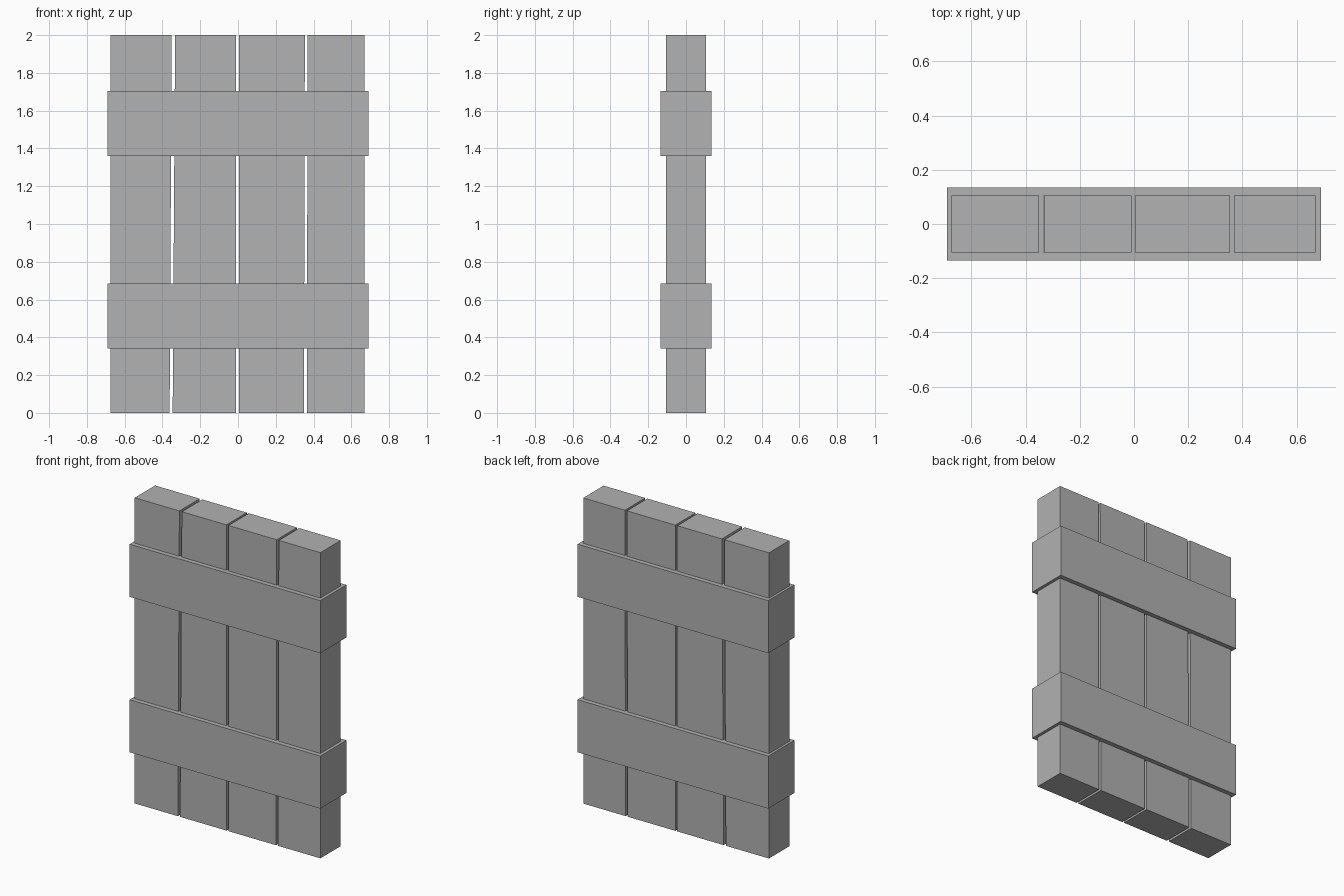
import bpy
import bmesh

cube = bpy.data.objects.get("Cube")
if cube:
    bpy.data.objects.remove(cube, do_unlink=True)

# Single plain grey
grey = bpy.data.materials.new("plain grey")
grey.use_nodes = True
COLOR = (0.445, 0.445, 0.445, 1)
grey.diffuse_color = COLOR
grey.node_tree.nodes["Principled BSDF"].inputs["Base Color"].default_value = COLOR


def board(name, bottom, top, z0, z1, half_depth):
    """Board whose left/right edges may lean between its bottom and top."""
    bm = bmesh.new()
    bmesh.ops.create_cube(bm, size=2)
    for v in bm.verts:
        span = top if v.co.z > 0 else bottom
        v.co = (span[v.co.x > 0], v.co.y * half_depth, z1 if v.co.z > 0 else z0)
    mesh = bpy.data.meshes.new(name)
    bm.to_mesh(mesh)
    bm.free()
    mesh.materials.append(grey)
    obj = bpy.data.objects.new(name, mesh)
    bpy.context.collection.objects.link(obj)


# Upright planks: (bottom span, top span), with slightly uneven gaps
planks = [
    ((-0.674, -0.362), (-0.674, -0.351)),
    ((-0.346, -0.010), (-0.333, -0.010)),
    ((0.004, 0.349), (0.004, 0.354)),
    ((0.364, 0.670), (0.369, 0.670)),
]
for i, (bottom, top) in enumerate(planks, 1):
    board(f"plank_{i}", bottom, top, 0, 2, 0.105)

# Cross bands wrapped around the planks
for name, z0 in (("lower_band", 0.342), ("upper_band", 1.359)):
    board(name, (-0.69, 0.69), (-0.69, 0.69), z0, z0 + 0.344, 0.135)
